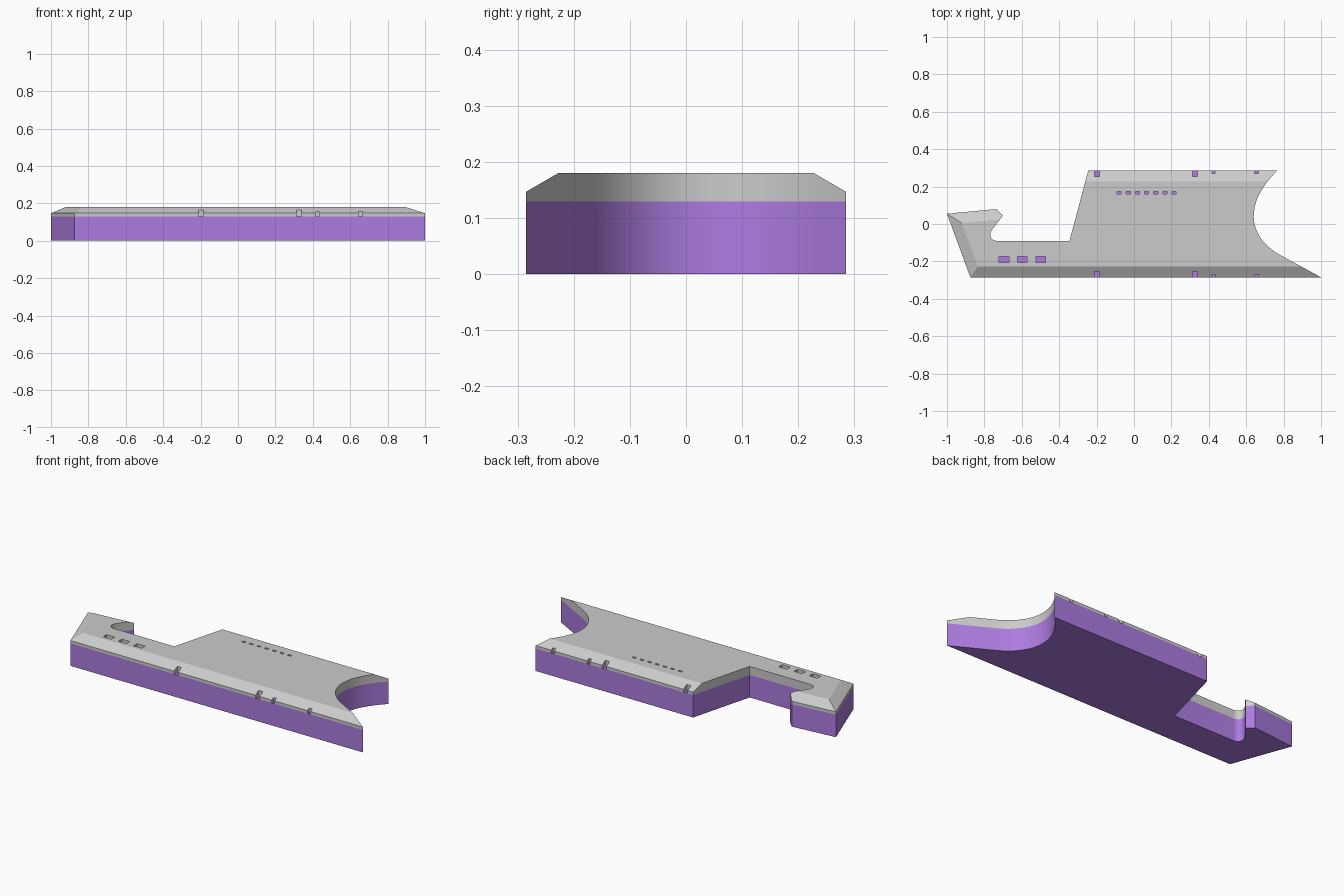
import bpy, bmesh
from mathutils import Vector
from mathutils.geometry import interpolate_bezier

if "Cube" in bpy.data.objects:
    bpy.data.objects.remove(bpy.data.objects["Cube"])

purple = bpy.data.materials.new("purple")
purple.diffuse_color = (0.42, 0.2, 0.75, 1)
purple.use_nodes = True
purple.node_tree.nodes["Principled BSDF"].inputs["Base Color"].default_value = purple.diffuse_color


def make_object(name, bm, mat=None):
    bmesh.ops.recalc_face_normals(bm, faces=bm.faces)
    me = bpy.data.meshes.new(name)
    bm.to_mesh(me)
    bm.free()
    ob = bpy.data.objects.new(name, me)
    bpy.context.collection.objects.link(ob)
    if mat:
        me.materials.append(mat)
    return ob


def slab(name, pts, z0, z1, mat=None):
    bm = bmesh.new()
    face = bm.faces.new([bm.verts.new((x, y, z0)) for x, y in pts])
    ext = bmesh.ops.extrude_face_region(bm, geom=[face])
    bmesh.ops.translate(bm, vec=(0, 0, z1 - z0),
                        verts=[v for v in ext["geom"] if isinstance(v, bmesh.types.BMVert)])
    return make_object(name, bm, mat)


def curve(a, h1, h2, b, n):
    pts = interpolate_bezier(*[Vector((*p, 0)) for p in (a, h1, h2, b)], n)
    return [(p.x, p.y) for p in pts]


def carve(target, cutter):
    mod = target.modifiers.new("carve", "BOOLEAN")
    mod.operation, mod.solver, mod.object = "DIFFERENCE", "EXACT", cutter
    bpy.context.view_layer.objects.active = target
    bpy.ops.object.modifier_apply(modifier=mod.name)
    bpy.data.objects.remove(cutter)


# Plan outline, counter-clockwise: front edge, scooped right end, rear edge, left hook
scoop = curve((0.78, -0.165), (0.69, -0.115), (0.64, -0.04), (0.64, 0.04), 12)[:-1]
scoop += curve((0.64, 0.04), (0.64, 0.13), (0.69, 0.21), (0.765, 0.285), 12)
hook = curve((-0.735, -0.09), (-0.768, -0.09), (-0.78, -0.055), (-0.755, -0.025), 8)
outline = [(-0.875, -0.285), (1.0, -0.285)] + scoop + [(-0.245, 0.285), (-0.345, -0.09)]
outline += hook + [(-0.70, 0.045), (-0.735, 0.08), (-1.0, 0.055)]

BASE, RIM, TOP, SLOPE = 0.13, 0.147, 0.18, 0.057
slab("lower_body", outline, 0, BASE, purple)
deck = slab("upper_deck", outline, BASE, TOP)


# Sloped edge cutter: triangular prism lying along an outline edge
def bevel_cutter(a, b):
    a, b = Vector((*a, 0)), Vector((*b, 0))
    d = (b - a).normalized()
    inward = Vector((-d.y, d.x, 0))
    k = (TOP - RIM) / SLOPE
    section = [(-0.06, RIM - 0.06 * k), (SLOPE + 0.06, TOP + 0.06 * k), (-0.06, TOP + 0.06 * k)]
    bm = bmesh.new()
    ends = [[bm.verts.new(p + inward * w + Vector((0, 0, z))) for w, z in section]
            for p in (a - d * 0.1, b + d * 0.1)]
    for e in ends:
        bm.faces.new(e)
    for i in range(3):
        j = (i + 1) % 3
        bm.faces.new((ends[0][i], ends[0][j], ends[1][j], ends[1][i]))
    return make_object("bevel_cutter", bm)


for a, b in [((-0.875, -0.285), (1.0, -0.285)), ((0.765, 0.285), (-0.245, 0.285)),
             ((-1.0, 0.055), (-0.875, -0.285)), ((-0.735, 0.08), (-1.0, 0.055))]:
    carve(deck, bevel_cutter(a, b))

# Openings through the deck: large windows, a row of slots and edge notches
holes = [(-0.695 + 0.098 * i, -0.19, 0.052, 0.032) for i in range(3)]
holes += [(-0.08 + 0.049 * i, 0.167, 0.022, 0.012) for i in range(7)]
for side in (-1, 1):
    for x, w, depth in [(-0.197, 0.027, 0.03), (0.325, 0.027, 0.03),
                        (0.425, 0.018, 0.016), (0.655, 0.02, 0.016)]:
        holes.append((x, side * (0.285 - depth + 0.03), w, 0.06))

for x, y, w, d in holes:
    rect = [(x + sx * w / 2, y + sy * d / 2) for sx, sy in ((-1, -1), (1, -1), (1, 1), (-1, 1))]
    carve(deck, slab("hole_cutter", rect, BASE - 0.02, TOP + 0.02))

# Smooth the curved walls while keeping hard edges
for ob in list(bpy.data.objects):
    bpy.ops.object.select_all(action="DESELECT")
    ob.select_set(True)
    bpy.context.view_layer.objects.active = ob
    bpy.ops.object.shade_smooth_by_angle(angle=0.45)
